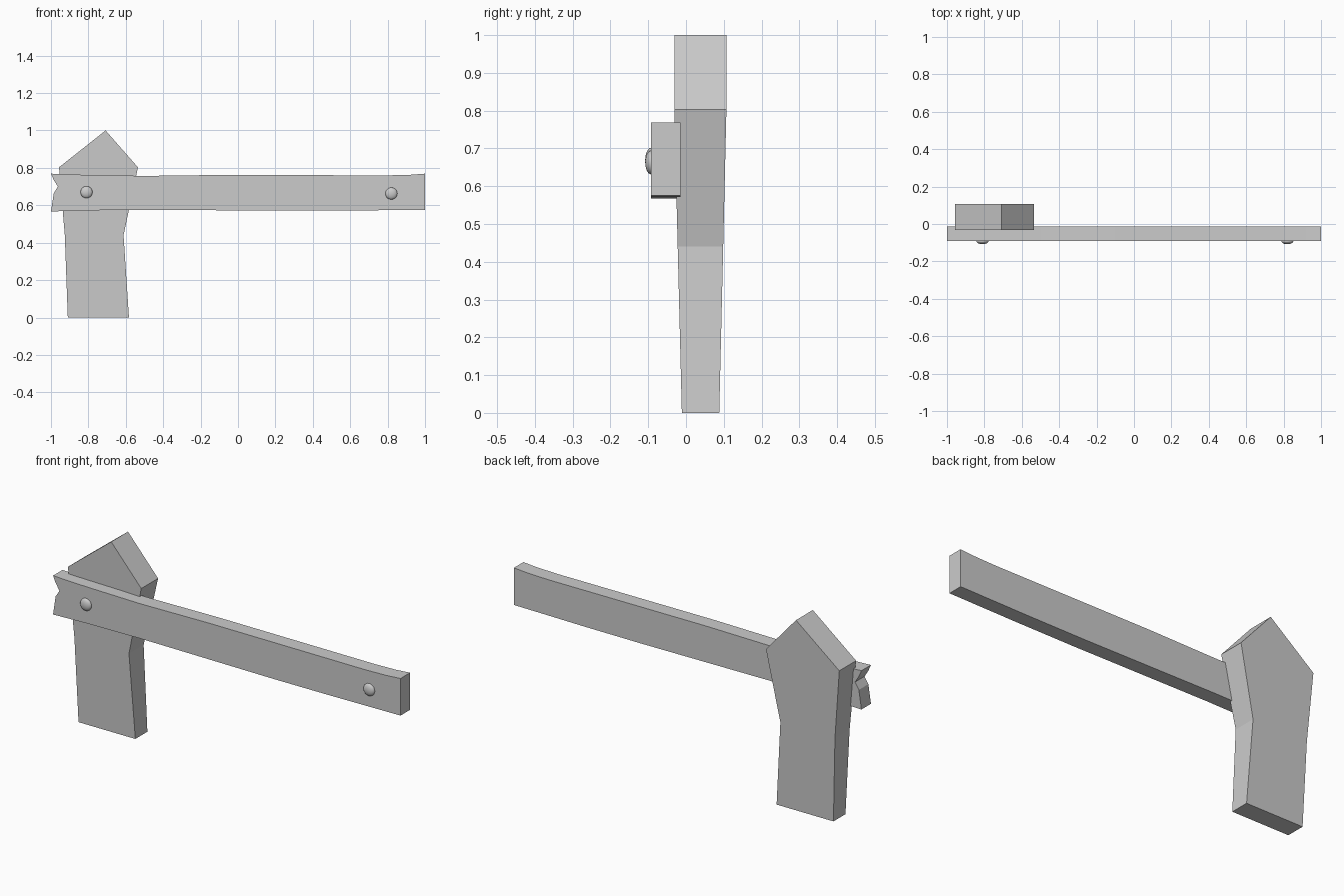
import bpy, bmesh, math

if "Cube" in bpy.data.objects:
    bpy.data.objects.remove(bpy.data.objects["Cube"])


def mesh_object(name, bm):
    bmesh.ops.recalc_face_normals(bm, faces=bm.faces)
    me = bpy.data.meshes.new(name)
    bm.to_mesh(me)
    bm.free()
    ob = bpy.data.objects.new(name, me)
    bpy.context.collection.objects.link(ob)
    return ob


def slab(name, profile, front_y, back_y):
    """Solid from an x-z outline; front_y and back_y give y as a function of z."""
    bm = bmesh.new()
    front = [bm.verts.new((x, front_y(z), z)) for x, z in profile]
    back = [bm.verts.new((x, back_y(z), z)) for x, z in profile]
    bm.faces.new(front)
    bm.faces.new(back[::-1])
    n = len(profile)
    for i in range(n):
        j = (i + 1) % n
        bm.faces.new((front[i], back[i], back[j], front[j]))
    return mesh_object(name, bm)


# Pointed post, widening in depth up to the shoulders
def taper(bottom, top):
    return lambda z: bottom + (top - bottom) * min(z / 0.8, 1.0)


post = [(-0.91, 0), (-0.583, 0), (-0.612, 0.44), (-0.535, 0.803),
        (-0.708, 1.0), (-0.957, 0.803), (-0.926, 0.44)]
slab("post", post, taper(-0.011, -0.031), taper(0.088, 0.107))

# Long board with a notched left end and slightly wavy edges
board = [(-1, 0.567), (-0.79, 0.573), (-0.5, 0.576), (0.27, 0.571), (0.6, 0.572),
         (1, 0.576), (1, 0.769), (0.92, 0.763), (0.8, 0.76), (-0.1, 0.762),
         (-0.5, 0.757), (-0.8, 0.762), (-0.93, 0.766), (-1, 0.769),
         (-0.985, 0.735), (-0.963, 0.7), (-0.985, 0.665)]
slab("board", board, lambda z: -0.092, lambda z: -0.014)

# Domed nail heads
for side, x, z in (("left", -0.81, 0.67), ("right", 0.82, 0.663)):
    bpy.ops.mesh.primitive_uv_sphere_add(segments=20, ring_count=12, radius=1,
                                         location=(x, -0.092, z),
                                         rotation=(math.pi / 2, 0, 0))
    nail = bpy.context.object
    nail.name = "nail_" + side
    nail.scale = (0.032, 0.032, 0.016)
    bpy.ops.object.shade_smooth_by_angle()
